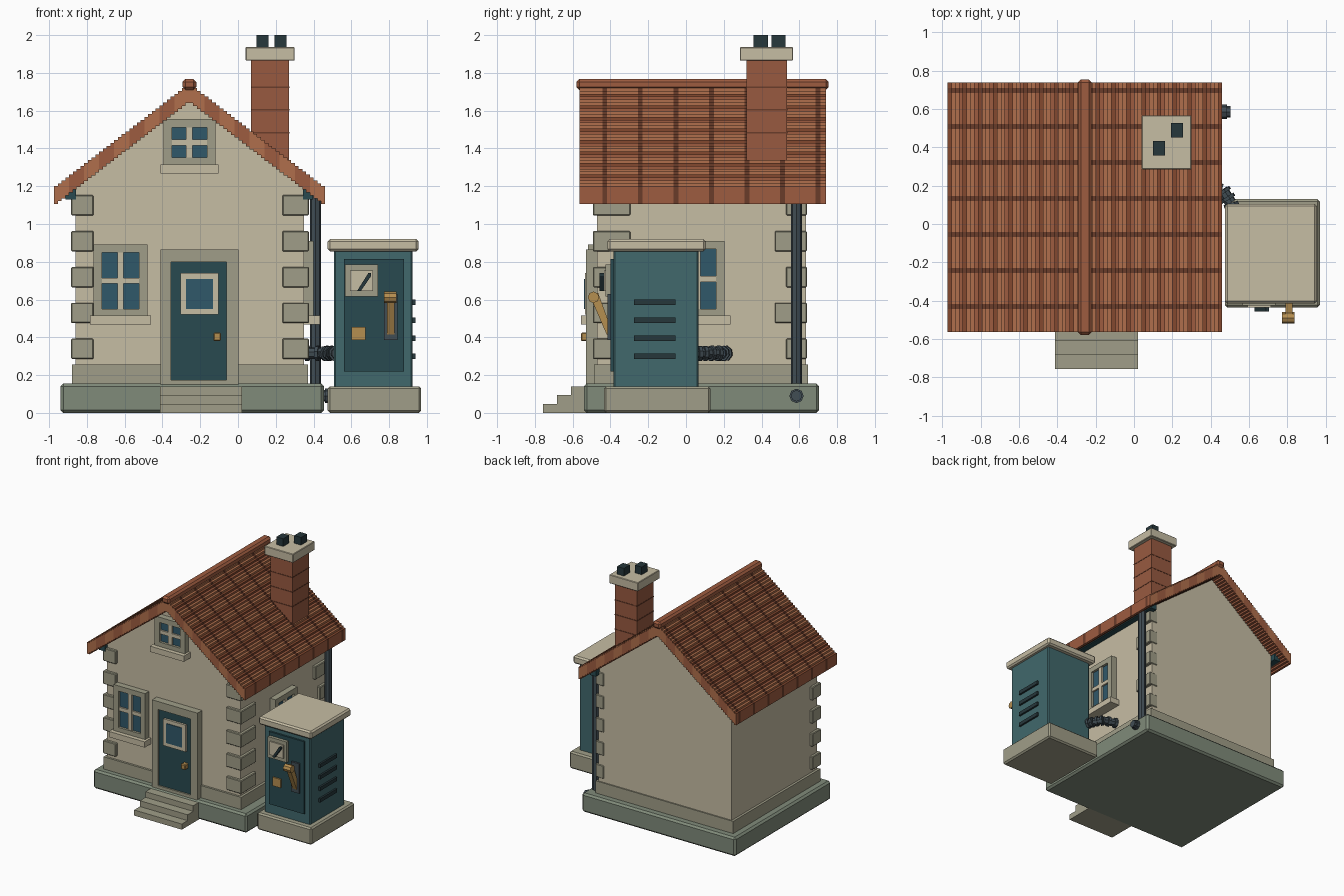
import bpy, bmesh, math
from mathutils import Vector

if "Cube" in bpy.data.objects:
    bpy.data.objects.remove(bpy.data.objects["Cube"])

def mat(name, hexcode):
    m = bpy.data.materials.new(name)
    c = [int(hexcode[i:i + 2], 16) / 255 for i in (0, 2, 4)]
    m.diffuse_color = [(v / 12.92 if v <= .04 else ((v + .055) / 1.055) ** 2.4) for v in c] + [1]
    m.use_nodes = True
    m.node_tree.nodes["Principled BSDF"].inputs["Base Color"].default_value = m.diffuse_color
    return m

WALL, STONE, PLINTH = mat("cream", "C6BDA4"), mat("stone", "A09E88"), mat("green_stone", "808B7A")
TEAL, DTEAL, GLASS = mat("teal", "41686C"), mat("dark_teal", "284A50"), mat("glass", "30586A")
TILE = [mat("tile_light", "B06F4C"), mat("tile_mid", "9E5C40"), mat("tile_dark", "84492F"), mat("tile_gap", "6A3C2A")]
BRICK, SLATE, PIPE, BRASS = mat("brick", "985A40"), mat("slate", "26373B"), mat("iron", "414D54"), mat("brass", "B58E50")

def finish(name, bm, mats):
    bmesh.ops.recalc_face_normals(bm, faces=bm.faces)
    me = bpy.data.meshes.new(name)
    bm.to_mesh(me)
    bm.free()
    for m in mats:
        me.materials.append(m)
    ob = bpy.data.objects.new(name, me)
    bpy.context.collection.objects.link(ob)
    return ob

def box(name, x, y, z, m, bevel=0):
    bm = bmesh.new()
    bmesh.ops.create_cube(bm, size=1)
    for v in bm.verts:
        v.co = [(a + b) / 2 + c * (b - a) for (a, b), c in zip((x, y, z), v.co)]
    ob = finish(name, bm, [m])
    if bevel:
        b = ob.modifiers.new("bevel", 'BEVEL')
        b.width, b.segments = bevel, 1
    return ob

def prism(name, pts, axis, lo, hi, m):
    # extrude a profile along x or y
    bm = bmesh.new()
    put = (lambda p, t: (p[0], t, p[1])) if axis == 'y' else (lambda p, t: (t, p[0], p[1]))
    f = bm.faces.new([bm.verts.new(put(p, lo)) for p in pts])
    new = bmesh.ops.extrude_face_region(bm, geom=[f])["geom"]
    d = (0, hi - lo, 0) if axis == 'y' else (hi - lo, 0, 0)
    bmesh.ops.translate(bm, vec=d, verts=[g for g in new if isinstance(g, bmesh.types.BMVert)])
    return finish(name, bm, [m])

def rod(name, a, b, r, m, sides=8):
    a, b = Vector(a), Vector(b)
    bm = bmesh.new()
    bmesh.ops.create_cone(bm, cap_ends=True, segments=sides, radius1=r, radius2=r, depth=(b - a).length)
    q = Vector((0, 0, 1)).rotation_difference(b - a)
    for v in bm.verts:
        v.co = q @ v.co + (a + b) / 2
    return finish(name, bm, [m])

CX = -.257

# House shell
box("plinth", (-.94, .455), (-.54, .705), (0, .155), PLINTH, .015)
prism("house_walls", [(-.86, .15), (.35, .15), (.35, 1.21), (CX, 1.675), (-.86, 1.21)], 'y', -.47, .635, WALL)
box("wall_base_band", (-.88, .37), (-.487, .645), (.15, .255), STONE)
for i in range(5):
    z = (.285 + .19 * i, .393 + .19 * i)
    box("corner_stone_front_left", (-.883, -.765), (-.493, -.38), z, STONE, .005)
    box("corner_stone_front_right", (.235, .375), (-.493, -.295), z, STONE, .005)
    box("corner_stone_back_right", (.30, .375), (.47 if i % 2 else .53, .64), z, STONE, .005)

# Stepped tile roof: one stair profile per slope, swept through bands along y
N, Y0, Y1 = 36, -.565, .74
ys = [Y0]
for k in range(7):
    c = -.43 + .188 * k
    ys += [c - .013, c + .013]
ys.append(Y1)
for side, name in ((-1, "roof_left"), (1, "roof_right")):
    bm = bmesh.new()
    w, rise = .717 / N, .55 / N
    def quad(pts, mi):
        bm.faces.new([bm.verts.new((CX + side * d, y, z)) for d, y, z in pts]).material_index = mi
    for i in range(N):
        d0, d1 = .717 - i * w, .717 - (i + 1) * w
        t = 1.185 + (i + 1) * rise
        b = t - .095
        mi = (2, 0, 0, 1)[i % 4]
        prev = b if i == 0 else t - rise
        for k in range(len(ys) - 1):
            ya, yb = ys[k], ys[k + 1]
            mk = 3 if k % 2 else mi
            quad([(d0, ya, t), (d0, yb, t), (d1, yb, t), (d1, ya, t)], mk)
            quad([(d0, ya, prev), (d0, yb, prev), (d0, yb, t), (d0, ya, t)], 3 if k % 2 else (1 if i == 0 else mi))
        quad([(d0, Y0, b), (d1, Y0, b), (d1, Y1, b), (d0, Y1, b)], 1)
        if i:
            quad([(d0, Y0, b), (d0, Y0, b - rise), (d0, Y1, b - rise), (d0, Y1, b)], 1)
        for y in (Y0, Y1):
            quad([(d0, y, b), (d1, y, b), (d1, y, t), (d0, y, t)], (0, 1)[i // 4 % 2])
    bmesh.ops.remove_doubles(bm, verts=bm.verts, dist=.0005)
    finish(name, bm, TILE)
box("ridge_cap", (CX - .036, CX + .036), (-.58, .755), (1.71, 1.768), TILE[1], .015)
for s in (-1, 1):
    x = sorted((CX + s * .60, CX + s * .655))
    box("gutter", x, (-.5, .68), (1.13, 1.185), DTEAL)

# Chimney
box("chimney_stack", (.07, .27), (.32, .535), (1.28, 1.87), BRICK)
for z in (1.48, 1.60, 1.72):
    box("chimney_course", (.068, .272), (.318, .537), (z, z + .008), TILE[3])
box("chimney_cap", (.04, .30), (.285, .567), (1.865, 1.937), WALL, .004)
for x, y in ((.13, .395), (.225, .49)):
    box("chimney_pot", (x - .031, x + .031), (y - .038, y + .038), (1.93, 2.0), SLATE)

# Windows: built facing front, optionally turned to the right-hand wall
def window(name, c, z0, z1, w, sillw, side=False):
    def part(n, a0, a1, d0, d1, za, zb, m):
        if side:
            box(name + n, (.35 + d0, .35 + d1), (c + a0, c + a1), (za, zb), m)
        else:
            box(name + n, (c + a0, c + a1), (-.47 - d1, -.47 - d0), (za, zb), m)
    h, g = w / 2, w / 2 - .044
    ga, gb = z0 + .036, z1 - .043
    part("_frame_left", -h, -g, -.01, .05, z0, z1, STONE)
    part("_frame_right", g, h, -.01, .05, z0, z1, STONE)
    part("_frame_top", -g, g, -.01, .05, gb, z1, STONE)
    part("_frame_bottom", -g, g, -.01, .05, z0, ga, STONE)
    part("_glass", -g, g, -.01, .03, ga, gb, GLASS)
    part("_mullion", -.017, .017, 0, .045, ga, gb, WALL)
    zm = (ga + gb) / 2
    part("_transom", -g, g, 0, .044, zm - .015, zm + .015, WALL)
    part("_sill", -sillw / 2, sillw / 2, -.01, .085, z0 - .047, z0, WALL)

window("front_window", -.622, .515, .892, .285, .325)
window("attic_window", CX, 1.315, 1.555, .275, .308)
window("side_window", .06, .515, .91, .285, .35, True)

# Front door and steps
box("door_frame_left", (-.41, -.355), (-.53, -.46), (.14, .865), STONE)
box("door_frame_right", (-.06, .003), (-.53, -.46), (.14, .865), STONE)
box("door_frame_top", (-.355, -.06), (-.53, -.46), (.80, .865), STONE)
box("door_sill", (-.355, -.06), (-.53, -.46), (.14, .175), STONE)
box("door", (-.355, -.06), (-.518, -.46), (.175, .80), DTEAL)
box("door_window_frame", (-.305, -.102), (-.535, -.51), (.52, .74), WALL)
box("door_window_glass", (-.276, -.132), (-.54, -.52), (.55, .71), GLASS)
box("door_knob", (-.13, -.09), (-.557, -.51), (.38, .425), BRASS, .006)
prism("door_steps", [(-.757, 0), (-.757, .046), (-.683, .046), (-.683, .094), (-.61, .094),
                     (-.61, .14), (-.5, .14), (-.5, 0)], 'x', -.413, .02, STONE)

# Downpipe
rod("downpipe", (.41, .585, .09), (.41, .585, 1.17), .03, PIPE)
rod("downpipe_shoe", (.41, .585, .09), (.505, .585, .09), .03, PIPE)
rod("downpipe_collar", (.46, .585, .09), (.485, .585, .09), .038, PIPE)

# Utility cabinet
box("cabinet_base", (.475, .97), (-.435, .13), (0, .14), STONE, .012)
box("cabinet_body", (.507, .925), (-.385, .065), (.13, .87), TEAL, .008)
box("cabinet_lid", (.475, .955), (-.415, .105), (.855, .92), WALL, .012)
box("cabinet_door", (.56, .88), (-.40, -.37), (.22, .815), DTEAL)
box("meter_frame", (.567, .74), (-.425, -.39), (.615, .785), STONE)
box("meter_dial", (.592, .715), (-.435, -.41), (.645, .755), WALL)
prism("meter_needle", [(.63, .645), (.65, .645), (.705, .725), (.705, .74), (.69, .74)], 'y', -.457, -.43, SLATE)
box("lever_plate", (.772, .845), (-.415, -.39), (.385, .63), PIPE)
prism("lever_arm", [(-.405, .415), (-.42, .415), (-.50, .60), (-.50, .635), (-.465, .635), (-.405, .47)],
      'x', .79, .828, BRASS)
rod("lever_grip", (.772, -.49, .612), (.838, -.49, .612), .03, BRASS)
box("lock_plate", (.60, .675), (-.412, -.39), (.385, .455), BRASS)
for z in (.30, .395, .49, .585):
    box("cabinet_vent", (.91, .94), (-.275, -.055), (z - .015, z + .015), SLATE)

# Ribbed conduit from cabinet to house
path = [Vector(p) for p in ((.525, .05, .315), (.505, .11, .315), (.46, .18, .315), (.35, .21, .315))]
for a, b in zip(path, path[1:]):
    rod("conduit", a, b, .031, PIPE)
    d = (b - a).normalized() * .009
    for t in (.35, .85):
        p = a.lerp(b, t)
        rod("conduit_rib", p - d, p + d, .042, PIPE)
